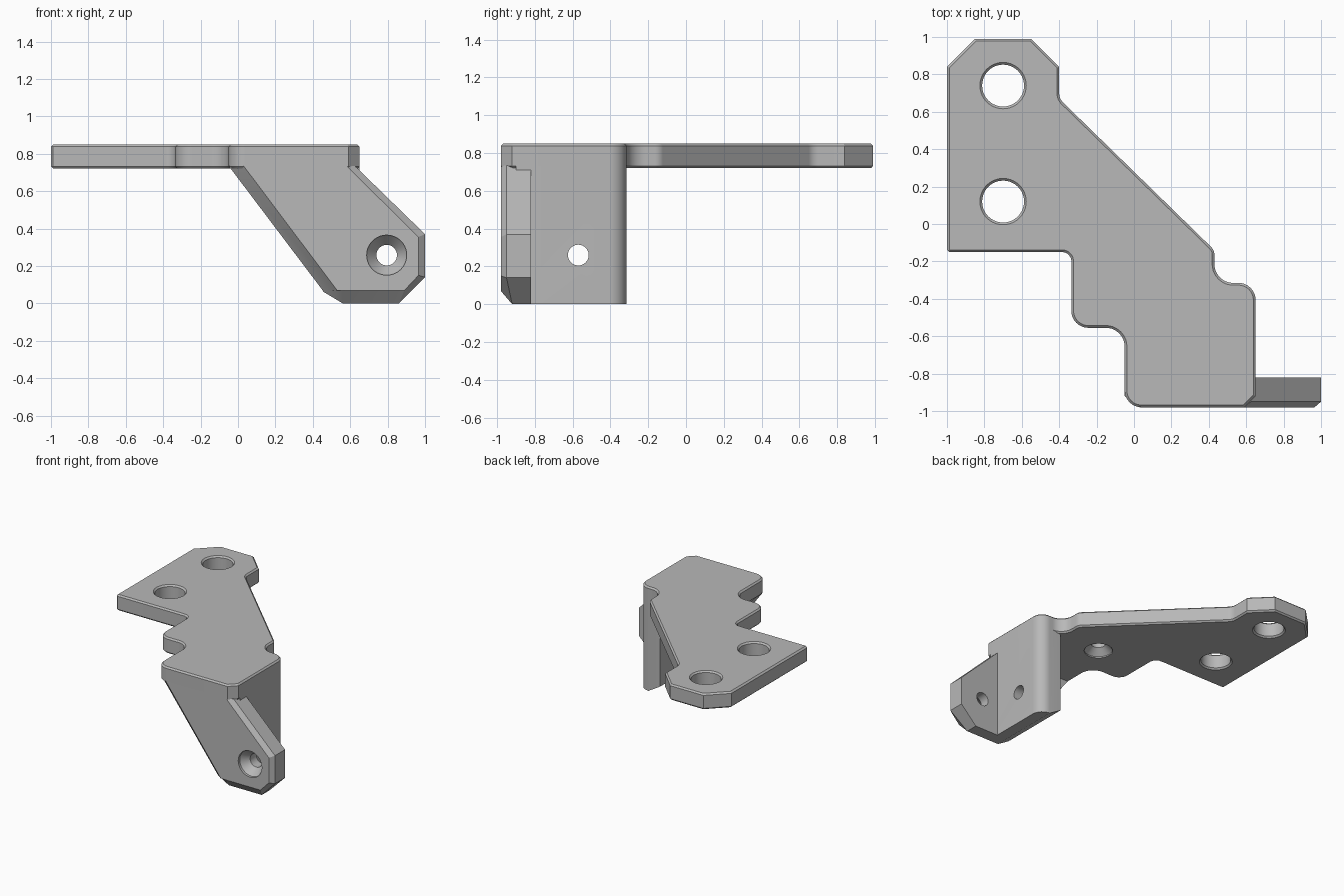
import bpy, bmesh, math
from mathutils import Vector

cube = bpy.data.objects.get("Cube")
if cube:
    bpy.data.objects.remove(cube, do_unlink=True)

GREY = (0.48, 0.48, 0.48, 1)
grey = bpy.data.materials.new("plain grey")
grey.use_nodes = True
grey.diffuse_color = GREY
grey.node_tree.nodes["Principled BSDF"].inputs["Base Color"].default_value = GREY


def finish(name, bm):
    bmesh.ops.recalc_face_normals(bm, faces=bm.faces)
    mesh = bpy.data.meshes.new(name)
    bm.to_mesh(mesh)
    bm.free()
    mesh.materials.append(grey)
    obj = bpy.data.objects.new(name, mesh)
    bpy.context.collection.objects.link(obj)
    return obj


def rounded(corners, steps=8):
    """Outline from (x, y) or (x, y, radius) corners."""
    out = []
    for i, corner in enumerate(corners):
        p = Vector(corner[:2])
        if len(corner) == 2:
            out.append(p)
            continue
        r = corner[2]
        d1 = (Vector(corners[i - 1][:2]) - p).normalized()
        d2 = (Vector(corners[(i + 1) % len(corners)][:2]) - p).normalized()
        half = d1.angle(d2) / 2
        centre = p + (d1 + d2).normalized() * r / math.sin(half)
        t = r / math.tan(half)
        a, b = p + d1 * t - centre, p + d2 * t - centre
        out += [centre + a.lerp(b, k / steps).normalized() * r for k in range(steps + 1)]
    return out


def loft(loops):
    """Solid between matching vertex loops, capped at both ends."""
    bm = bmesh.new()
    rings = [[bm.verts.new(p) for p in loop] for loop in loops]
    n = len(rings[0])
    for low, high in zip(rings, rings[1:]):
        for i in range(n):
            j = (i + 1) % n
            bm.faces.new((low[i], low[j], high[j], high[i]))
    bm.faces.new(rings[0])
    bm.faces.new(rings[-1])
    return bm


def upright(outline, z0, z1):
    return loft([[(p.x, p.y, z) for p in outline] for z in (z0, z1)])


def apply(obj, mod):
    bpy.context.view_layer.objects.active = obj
    with bpy.context.temp_override(object=obj, active_object=obj):
        bpy.ops.object.modifier_apply(modifier=mod.name)


def bore(obj, start, direction, profile, sides=40):
    """Cut a round hole; profile is (distance, radius) along direction."""
    axis = Vector(direction)
    turn = axis.to_track_quat('Z', 'Y')
    angles = [math.tau * i / sides for i in range(sides)]
    cutter = finish("hole_cutter", loft([
        [Vector(start) + turn @ Vector((r * math.cos(a), r * math.sin(a), d)) for a in angles]
        for d, r in profile]))
    cutter.hide_render = True
    mod = obj.modifiers.new("hole", 'BOOLEAN')
    mod.operation, mod.solver, mod.object = 'DIFFERENCE', 'EXACT', cutter
    apply(obj, mod)
    bpy.data.objects.remove(cutter, do_unlink=True)


BOTTOM, TOP = 0.72, 0.85
SCREW, HEAD = 0.055, 0.107

# Top plate with stepped, rounded outline
plate = finish("top_plate", upright(rounded([
    (-1, -.15), (-.335, -.15, .05), (-.335, -.555, .09), (-.05, -.555, .1),
    (-.05, -.98, .09), (.59, -.98), (.65, -.92), (.65, -.315, .09),
    (.43, -.315, .1), (.43, -.14, .06), (-.4, .67, .07), (-.4, .84),
    (-.55, .99), (-.85, .99), (-1, .84)]), BOTTOM, TOP))
for y in (.74, .12):
    bore(plate, (-.7, y, BOTTOM - .1), (0, 0, 1), [(0, .112), (.4, .112)])
bevel = plate.modifiers.new("rim", 'BEVEL')
bevel.width, bevel.segments = .012, 1
bevel.limit_method, bevel.angle_limit = 'ANGLE', math.radians(60)
bevel.use_clamp_overlap = False
apply(plate, bevel)

# Blind countersunk hole under the plate
bore(plate, (.08, -.32, BOTTOM), (0, 0, 1),
     [(-.02, HEAD), (.01, HEAD), (.06, SCREW), (.11, SCREW)])

# Side wall with rounded rear edge and chamfered lower inside edge
WALL_IN = .455
bm = upright(rounded([(WALL_IN, -.9), (.65, -.9), (.65, -.315, .09), (WALL_IN, -.315)]),
             0, BOTTOM + .015)
cut = bmesh.ops.bisect_plane(bm, geom=bm.verts[:] + bm.edges[:] + bm.faces[:],
                             plane_co=(.56, 0, 0), plane_no=(-.06, 0, -.1), clear_outer=True)
bmesh.ops.holes_fill(bm, edges=[e for e in bm.edges if e.is_boundary])
wall = finish("side_wall", bm)
bore(wall, (WALL_IN, -.57, .26), (1, 0, 0),
     [(-.05, HEAD), (.03, HEAD), (.08, SCREW), (.4, SCREW)])

# Front flange: outer x, z then front-face x, z and chamfer start y
flange_points = [
    (-.05, .735, .03, .735, -.92), (.46, .06, .53, .07, -.92),
    (.56, 0, .56, .07, -.92), (.86, 0, .89, .07, -.92),
    (1, .14, .965, .15, -.95), (1, .37, .965, .355, -.95),
    (.625, .735, .58, .735, -.95)]
flange = finish("front_flange", loft([
    [(x, -.82, z) for x, z, fx, fz, y in flange_points],
    [(x, y, z) for x, z, fx, fz, y in flange_points],
    [(fx, -.98, fz) for x, z, fx, fz, y in flange_points]]))
bore(flange, (.795, -.98, .258), (0, 1, 0),
     [(-.05, HEAD), (.02, HEAD), (.08, SCREW), (.4, SCREW)])

# Smooth the fillets and bores, keep edges crisp
bpy.ops.object.select_all(action='DESELECT')
for obj in (plate, wall, flange):
    obj.select_set(True)
bpy.context.view_layer.objects.active = plate
bpy.ops.object.shade_smooth_by_angle(angle=math.radians(25))
